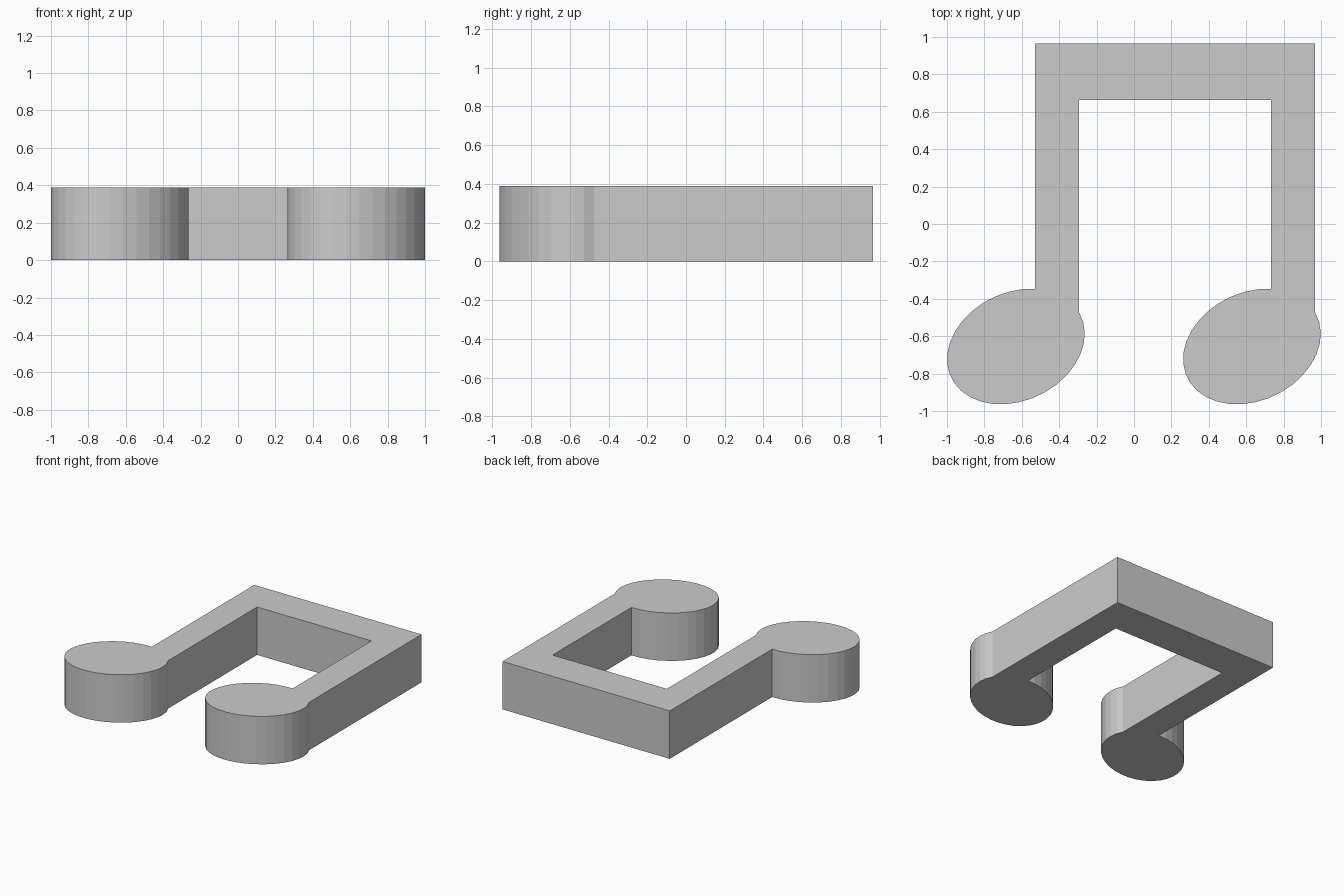
import bpy, bmesh, math
from mathutils import Matrix, Vector

if "Cube" in bpy.data.objects:
    bpy.data.objects.remove(bpy.data.objects["Cube"])

HEIGHT = 0.388
A, B, TILT = 0.384, 0.289, math.radians(25.6)   # note head ellipse
HEAD = Vector((-0.6315, -0.655))
STEM_L, STEM_R = -0.53, -0.293                  # left stem sides
SHIFT = 1.262                                   # spacing between the two notes
TOP, BEAM = 0.965, 0.663
STEPS = 28
ROT = Matrix.Rotation(TILT, 2)


def angle_at(x):
    """Ellipse parameter of the upper boundary point at a given x."""
    k, phase = math.hypot(A * math.cos(TILT), B * math.sin(TILT)), \
        math.atan2(-B * math.sin(TILT), A * math.cos(TILT))
    return phase + math.acos((x - HEAD.x) / k)


def head_arc(dx):
    """Head outline, counter-clockwise from the stem's left to its right side."""
    start, end = angle_at(STEM_L), angle_at(STEM_R) + 2 * math.pi
    pts = []
    for i in range(STEPS + 1):
        t = start + (end - start) * i / STEPS
        p = HEAD + ROT @ Vector((A * math.cos(t), B * math.sin(t)))
        pts.append((p.x + dx, p.y))
    return pts


# Outline: left head, inner frame, right head, outer frame
outline = head_arc(0)
outline += [(STEM_R, BEAM), (STEM_L + SHIFT, BEAM)]
outline += head_arc(SHIFT)
outline += [(STEM_R + SHIFT, TOP), (STEM_L, TOP)]

# Extrude the outline into a solid
bm = bmesh.new()
base = bm.faces.new([bm.verts.new((x, y, 0)) for x, y in outline])
res = bmesh.ops.extrude_face_region(bm, geom=[base], use_keep_orig=True)
top = [g for g in res["geom"] if isinstance(g, bmesh.types.BMVert)]
bmesh.ops.translate(bm, verts=top, vec=(0, 0, HEIGHT))
bmesh.ops.recalc_face_normals(bm, faces=bm.faces)
mesh = bpy.data.meshes.new("beamed_note")
bm.to_mesh(mesh)
bm.free()
bpy.context.collection.objects.link(bpy.data.objects.new("beamed_note", mesh))
